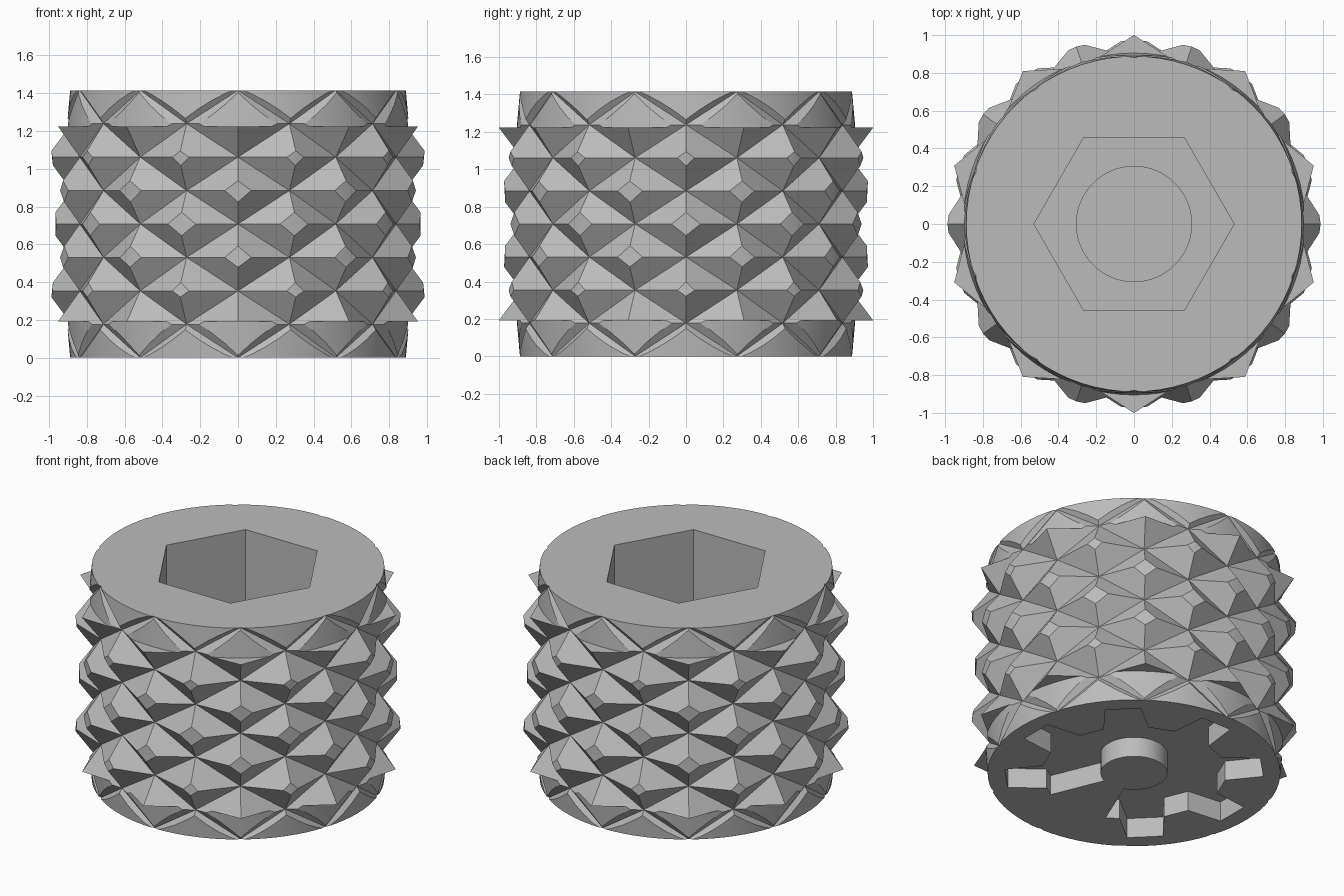
import bpy, bmesh
from math import pi, sin, cos, radians

cube = bpy.data.objects.get("Cube")
if cube:
    bpy.data.objects.remove(cube, do_unlink=True)

H = 1.415            # total height
ROW = H / 8          # knurl row height
COLS = 20            # knurl columns
PEAK, VALLEY = 1.012, 0.88

steel = bpy.data.materials.new("plain grey")
steel.use_nodes = True
GREY = (0.5, 0.5, 0.5, 1)
steel.diffuse_color = GREY
steel.node_tree.nodes["Principled BSDF"].inputs["Base Color"].default_value = GREY


def make_object(name, bm):
    bmesh.ops.recalc_face_normals(bm, faces=bm.faces)
    mesh = bpy.data.meshes.new(name)
    bm.to_mesh(mesh)
    bm.free()
    mesh.materials.append(steel)
    obj = bpy.data.objects.new(name, mesh)
    bpy.context.collection.objects.link(obj)
    return obj


def stack(name, rings):
    """Closed solid through rings of equal point count."""
    bm = bmesh.new()
    loops = [[bm.verts.new(p) for p in ring] for ring in rings]
    n = len(loops[0])
    for a, b in zip(loops, loops[1:]):
        for i in range(n):
            j = (i + 1) % n
            bm.faces.new((a[i], a[j], b[j], b[i]))
    bm.faces.new(loops[0][::-1])
    bm.faces.new(loops[-1])
    return make_object(name, bm)


def circle(r, z, n):
    return [(r * cos(2 * pi * i / n), r * sin(2 * pi * i / n), z) for i in range(n)]


def prism(name, outline, z0, z1):
    return stack(name, [[(x, y, z) for x, y in outline] for z in (z0, z1)])


def boolean(target, tool, operation):
    mod = target.modifiers.new(operation.lower(), "BOOLEAN")
    mod.object, mod.operation, mod.solver = tool, operation, "EXACT"
    bpy.ops.object.select_all(action="DESELECT")
    bpy.context.view_layer.objects.active = target
    target.select_set(True)
    bpy.ops.object.modifier_apply(modifier=mod.name)
    bpy.data.objects.remove(tool, do_unlink=True)


# Knurled blank: staggered peaks and valleys, each cell folded along its valley
def is_peak(i, k):
    return (i + k) % 2 == 1


bm = bmesh.new()
grid = []
for k in range(-1, 10):
    row = []
    for i in range(COLS):
        a = 2 * pi * i / COLS - pi / 2
        r = PEAK if is_peak(i, k) else VALLEY
        row.append(bm.verts.new((r * cos(a), r * sin(a), k * ROW)))
    grid.append(row)
for k in range(10):
    for i in range(COLS):
        j = (i + 1) % COLS
        a, b, c, d = grid[k][i], grid[k][j], grid[k + 1][j], grid[k + 1][i]
        if is_peak(i, k - 1):
            tris = ((a, b, d), (b, c, d))
        else:
            tris = ((a, b, c), (a, c, d))
        for tri in tris:
            bm.faces.new(tri)
for row, step in ((grid[0], -1), (grid[-1], 1)):
    hub = bm.verts.new((0, 0, row[0].co.z))
    for i in range(COLS):
        bm.faces.new((row[i], row[(i + 1) % COLS], hub)[::step])
body = make_object("knurled_body", bm)

# Turned envelope: tapered ends, stepped shoulder, slightly waisted middle
SHOULDER = 0.192
profile = [(0.888, 0), (0.905, SHOULDER)]
for s in range(17):
    z = SHOULDER + (H - 2 * SHOULDER) * s / 16
    profile.append((0.965 + 0.15 * (z - H / 2) ** 2, z))
profile += [(0.905, H - SHOULDER), (0.888, H)]
envelope = stack("envelope", [circle(r, z, 80) for r, z in profile])
boolean(body, envelope, "INTERSECT")

# Hexagonal socket with a round bore in its floor
boolean(body, stack("hex_socket", [circle(0.53, z, 6) for z in (0.5, H + 0.1)]), "DIFFERENCE")
boolean(body, stack("round_bore", [circle(0.305, z, 64) for z in (0.25, 0.6)]), "DIFFERENCE")

# Toothed pocket underneath: seven teeth round a post, solid wedge at the front
DEPTH, POST = 0.133, 0.203


def polar(r, degrees):
    return (r * cos(radians(degrees)), r * sin(radians(degrees)))


outline = [polar(0.57, -67.5)]
for t in range(7):
    mid = -45 + 45 * t
    outline += [polar(r, mid + o) for r, o in
                ((0.56, -14), (0.785, -8), (0.785, 8), (0.56, 14))]
outline.append(polar(0.57, 247.5))
outline += [polar(POST, 247.5 - 315 * s / 42) for s in range(43)]
boolean(body, prism("toothed_pocket", outline, -0.1, DEPTH), "DIFFERENCE")

# Smooth only the turned surfaces
bpy.ops.object.select_all(action="DESELECT")
bpy.context.view_layer.objects.active = body
body.select_set(True)
bpy.ops.object.shade_smooth_by_angle(angle=radians(8))
